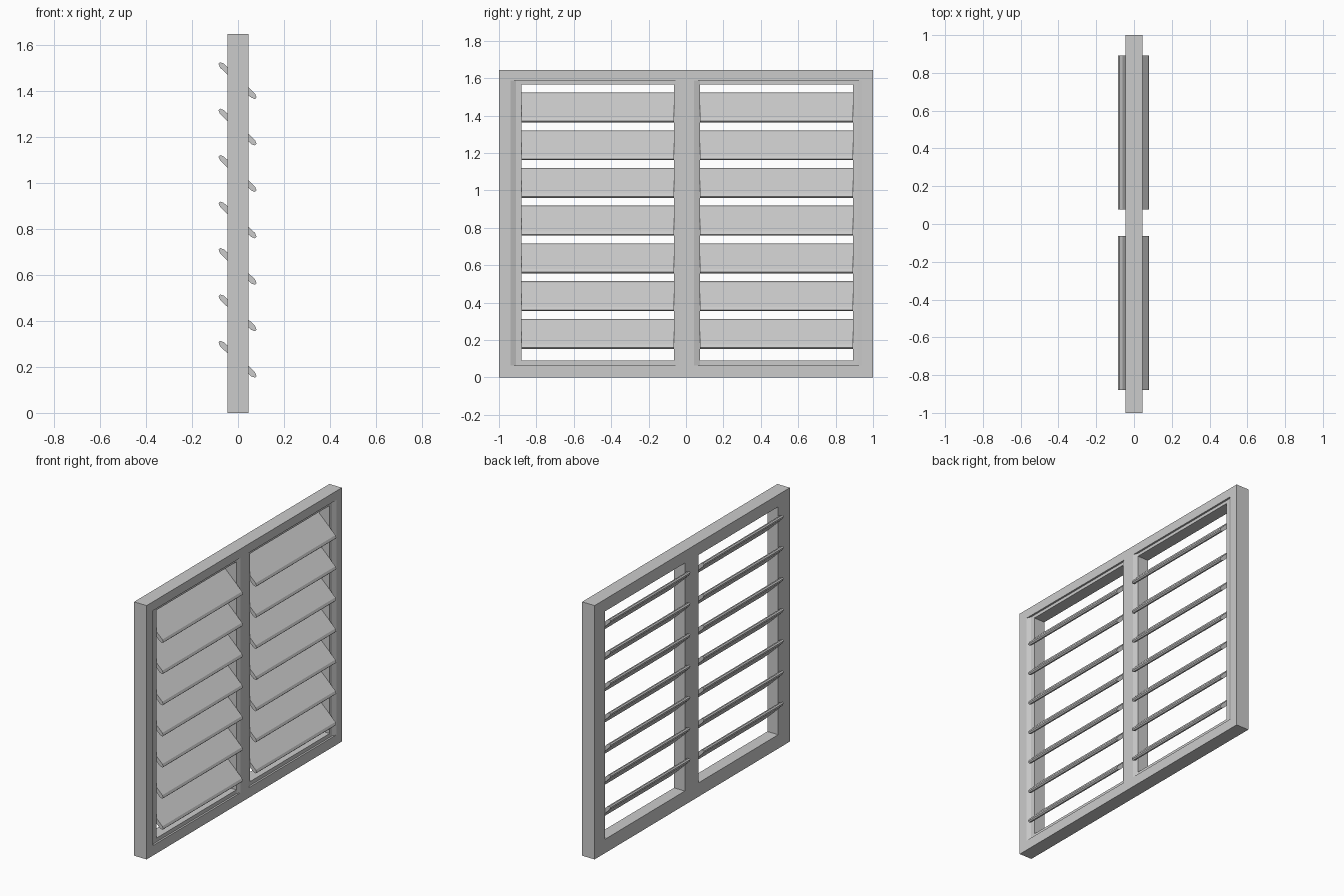
import bpy, bmesh, math
from mathutils import Vector

if "Cube" in bpy.data.objects:
    bpy.data.objects.remove(bpy.data.objects["Cube"])

D = 0.045      # half depth of the frame
R = 0.033      # recessed lip level on the room side
H = 1.645


def prism(name, profile, axis, a, b):
    """Extrude a profile along y (points x,z) or z (points x,y)."""
    bm = bmesh.new()
    def place(p, t):
        return Vector((p[0], t, p[1])) if axis == 'y' else Vector((p[0], p[1], t))
    lo = [bm.verts.new(place(p, a)) for p in profile]
    hi = [bm.verts.new(place(p, b)) for p in profile]
    n = len(profile)
    bm.faces.new(lo)
    bm.faces.new(hi)
    for i in range(n):
        j = (i + 1) % n
        bm.faces.new((lo[i], lo[j], hi[j], hi[i]))
    bmesh.ops.recalc_face_normals(bm, faces=bm.faces[:])
    me = bpy.data.meshes.new(name)
    bm.to_mesh(me)
    bm.free()
    ob = bpy.data.objects.new(name, me)
    bpy.context.collection.objects.link(ob)
    return ob


def rect(x0, x1, v0, v1):
    return [(x0, v0), (x1, v0), (x1, v1), (x0, v1)]


# Openings (y ranges) between stiles and mullion
bays = {"left": (-0.88, -0.064), "right": (0.076, 0.892)}

# Top and bottom rails
prism("bottom_rail", rect(-D, D, 0, 0.065), 'y', -1, 1)
prism("top_rail", rect(-D, D, 1.587, H), 'y', -1, 1)

# Side stiles with a chamfer down to a recessed lip
prism("left_stile", [(-D, -1), (D, -1), (D, -0.937), (R, -0.91), (R, -0.88), (-D, -0.88)],
      'z', 0.065, 1.587)
prism("right_stile", [(-D, 1), (D, 1), (D, 0.942), (R, 0.918), (R, 0.892), (-D, 0.892)],
      'z', 0.065, 1.587)

# Centre mullion with chamfered edges
prism("mullion", [(-D, -0.064), (R, -0.064), (D, -0.038), (D, 0.044), (R, 0.076), (-D, 0.076)],
      'z', 0.065, 1.587)

# Slat cross-section: flat blade with tapered edges, tilted down to the room side
L, T = 0.110, 0.012
blade = [(-L, -0.005), (-L + 0.016, -T), (L - 0.016, -T), (L, -0.005),
         (L, 0.005), (L - 0.016, T), (-L + 0.016, T), (-L, 0.005)]
tilt = math.radians(-44)
c, s = math.cos(tilt), math.sin(tilt)

for side, (y0, y1) in bays.items():
    # Recessed lips of the rails
    prism(side + "_bottom_lip", rect(-D, R, 0.065, 0.09), 'y', y0, y1)
    prism(side + "_top_lip", rect(-D, R, 1.567, 1.587), 'y', y0, y1)
    # Louvre slats
    for i in range(7):
        z = 0.233 + i * 0.2017
        prof = [(u * c - v * s - 0.002, z + u * s + v * c) for u, v in blade]
        prism(f"{side}_slat_{i + 1}", prof, 'y', y0, y1)
